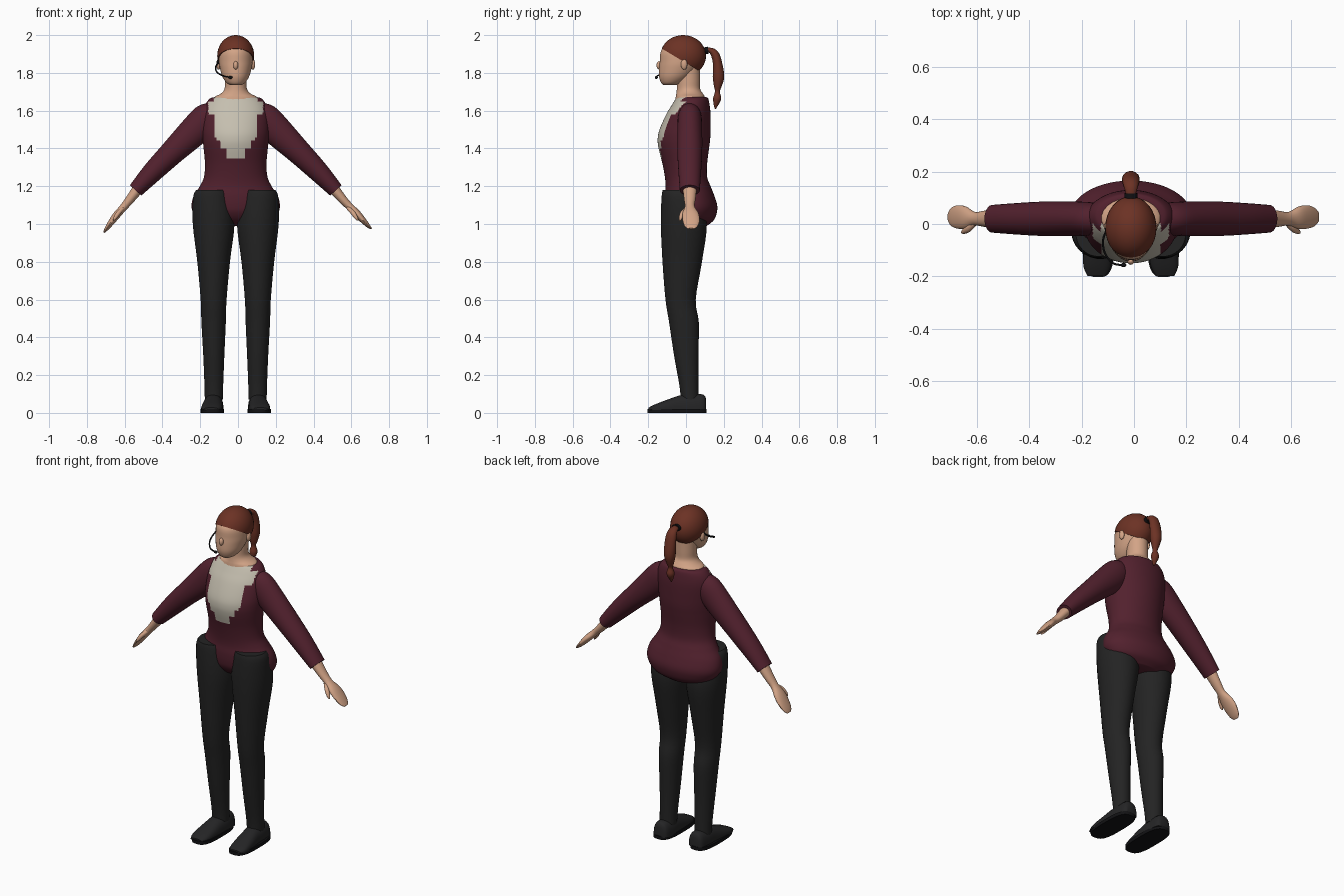
import bpy, bmesh, math
from mathutils import Vector

cube = bpy.data.objects.get("Cube")
if cube:
    bpy.data.objects.remove(cube, do_unlink=True)

CX = -0.012          # body centre line
parts = []


def material(name, r, g, b):
    m = bpy.data.materials.new(name)
    m.use_nodes = True
    m.diffuse_color = (r, g, b, 1)
    node = m.node_tree.nodes["Principled BSDF"]
    node.inputs["Base Color"].default_value = (r, g, b, 1)
    node.inputs["Roughness"].default_value = 0.8
    return m


maroon = material("maroon knit", 0.085, 0.015, 0.027)
cream = material("cream shirt", 0.56, 0.52, 0.43)
skin = material("skin", 0.65, 0.37, 0.24)
auburn = material("auburn hair", 0.15, 0.032, 0.018)
charcoal = material("charcoal trousers", 0.017, 0.017, 0.017)
leather = material("dark shoe leather", 0.018, 0.018, 0.019)
black = material("black", 0.006, 0.006, 0.007)


def finish(name, bm, *mats):
    bmesh.ops.recalc_face_normals(bm, faces=bm.faces[:])
    me = bpy.data.meshes.new(name)
    bm.to_mesh(me)
    bm.free()
    for m in mats:
        me.materials.append(m)
    ob = bpy.data.objects.new(name, me)
    bpy.context.collection.objects.link(ob)
    parts.append(ob)
    return ob


def smooth_path(stations, sub):
    """Catmull-Rom interpolation of the stations."""
    n, out = len(stations), []
    pts = [Vector(s) for s in stations]
    for i in range(n - 1):
        a, b, c, d = pts[max(i - 1, 0)], pts[i], pts[i + 1], pts[min(i + 2, n - 1)]
        for k in range(sub):
            t = k / sub
            out.append(b + (c - a) * t / 2 + (a * 2 - b * 5 + c * 4 - d) * t * t / 2
                       + (b * 3 - a - c * 3 + d) * t ** 3 / 2)
    return out + [pts[-1]]


def loft(name, stations, mats, frame="flat", seg=24, sub=4, power=2, floor=None, rule=None):
    """Skin over elliptical rings; each station is x, y, z, radius a, radius b."""
    rings = smooth_path(stations, sub)
    bm, loops = bmesh.new(), []
    for i, s in enumerate(rings):
        c = Vector(s[:3])
        t = (Vector(rings[min(i + 1, len(rings) - 1)][:3]) - Vector(rings[max(i - 1, 0)][:3])).normalized()
        u, v = Vector((1, 0, 0)), Vector((0, 1, 0))
        if frame == "arm":
            u = v.cross(t)
        elif frame == "tail":
            v = t.cross(u)
        loop = []
        for k in range(seg):
            a = math.tau * (k + 0.5) / seg
            ca, sa = math.cos(a), math.sin(a)
            p = c + u * s[3] * math.copysign(abs(ca) ** (2 / power), ca) \
                  + v * s[4] * math.copysign(abs(sa) ** (2 / power), sa)
            if floor is not None:
                p.z = max(p.z, floor)
            loop.append(bm.verts.new(p))
        loops.append(loop)
    for lo, hi in zip(loops, loops[1:]):
        for k in range(seg):
            j = (k + 1) % seg
            f = bm.faces.new((lo[k], lo[j], hi[j], hi[k]))
            if rule:
                f.material_index = rule(f.calc_center_median())
    bm.faces.new(loops[0])
    bm.faces.new(loops[-1])
    return finish(name, bm, *mats)


def ball(name, centre, radii, mat, cut=None):
    bm = bmesh.new()
    bmesh.ops.create_uvsphere(bm, u_segments=32, v_segments=20, radius=1)
    for v in bm.verts:
        v.co = Vector(centre) + Vector(c * r for c, r in zip(v.co, radii))
    if cut:
        bmesh.ops.bisect_plane(bm, geom=bm.verts[:] + bm.edges[:] + bm.faces[:],
                               plane_co=cut[0], plane_no=cut[1], clear_inner=True)
        bmesh.ops.holes_fill(bm, edges=[e for e in bm.edges if e.is_boundary])
    return finish(name, bm, mat)


def body(rows):
    """Rows of z, front y, back y, half width, as upright stations."""
    return [(CX, (f + b) / 2, z, w, (b - f) / 2) for z, f, b, w in rows]


# Jumper with a stepped shirt front
PANEL = ((1.65, 0.115), (1.58, 0.145), (1.46, 0.109), (1.44, 0.099), (1.395, 0.08), (1.345, 0.053))


def shirt_front(p):
    if p.y > 0.0:
        return 0
    for z, half in PANEL:
        if p.z > z:
            return int(abs(p.x - CX) < half)
    return 0


loft("jumper", body([
    (0.99, -0.02, 0.11, 0.11), (1.02, -0.07, 0.147, 0.19), (1.06, -0.1, 0.163, 0.225),
    (1.1, -0.11, 0.165, 0.234), (1.15, -0.112, 0.15, 0.222), (1.2, -0.108, 0.13, 0.19),
    (1.25, -0.112, 0.112, 0.168), (1.32, -0.125, 0.112, 0.163), (1.4, -0.145, 0.122, 0.17),
    (1.45, -0.15, 0.128, 0.175), (1.5, -0.14, 0.13, 0.178), (1.58, -0.105, 0.13, 0.176),
    (1.63, -0.075, 0.125, 0.162), (1.663, -0.055, 0.118, 0.138), (1.672, -0.05, 0.108, 0.112)]),
    (maroon, cream), seg=96, sub=6, rule=shirt_front)

# Neck and head
loft("neck", body([(1.64, -0.06, 0.1, 0.12), (1.672, -0.055, 0.1, 0.113), (1.69, -0.052, 0.09, 0.08),
                   (1.715, -0.049, 0.076, 0.06), (1.76, -0.048, 0.075, 0.058),
                   (1.83, -0.048, 0.075, 0.058)]), (skin,))
loft("face", body([(1.735, -0.118, -0.05, 0.028), (1.748, -0.132, -0.02, 0.05),
                   (1.78, -0.143, 0.025, 0.071), (1.82, -0.143, 0.06, 0.083),
                   (1.86, -0.139, 0.08, 0.089), (1.92, -0.131, 0.08, 0.084),
                   (1.97, -0.08, 0.04, 0.045)]), (skin,), seg=32)
ball("nose", (CX, -0.142, 1.84), (0.013, 0.014, 0.022), skin)
ball("hair_cap", (CX, -0.015, 1.89), (0.098, 0.121, 0.11), auburn,
     cut=((0, -0.13, 1.93), (0, 0.6, 1)))
for side, word in ((-1, "right"), (1, "left")):
    ball(word + "_ear", (CX + side * 0.091, -0.01, 1.845), (0.012, 0.017, 0.028), skin)

# Ponytail and its tie
loft("ponytail", [(CX, y, z, a, b) for y, z, a, b in (
    (0.085, 1.915, 0.015, 0.012), (0.125, 1.92, 0.022, 0.014), (0.152, 1.9, 0.03, 0.022),
    (0.167, 1.85, 0.034, 0.025), (0.172, 1.78, 0.033, 0.031), (0.168, 1.73, 0.022, 0.021),
    (0.166, 1.7, 0.014, 0.013), (0.165, 1.665, 0.023, 0.022), (0.158, 1.63, 0.012, 0.012),
    (0.156, 1.61, 0.003, 0.003))], (auburn,), frame="tail", seg=16)
loft("hair_tie", [(CX, 0.1, 1.918, 0.025, 0.019), (CX, 0.118, 1.92, 0.025, 0.019)],
     (black,), frame="tail", seg=16, sub=2)

# Headset boom and microphone
curve = bpy.data.curves.new("headset_boom", "CURVE")
curve.dimensions = "3D"
curve.bevel_depth = 0.004
line = curve.splines.new("POLY")
boom = smooth_path([(-0.103, -0.02, 1.86), (-0.118, -0.06, 1.83), (-0.112, -0.11, 1.805),
                    (-0.08, -0.15, 1.785), (-0.04, -0.157, 1.776)], 5)
line.points.add(len(boom) - 1)
for point, co in zip(line.points, boom):
    point.co = (*co, 1)
curve.materials.append(black)
bpy.context.collection.objects.link(bpy.data.objects.new("headset_boom", curve))
ball("microphone", (-0.04, -0.157, 1.776), (0.011, 0.008, 0.008), black)
ball("earpiece", (-0.103, -0.015, 1.855), (0.01, 0.014, 0.016), black)

# Limbs, once for each side
for side, word in ((-1, "right"), (1, "left")):
    def sx(offset):
        return CX + side * offset

    loft(word + "_trouser_leg", [(sx(o), (f + b) / 2, z, w, (b - f) / 2) for z, o, w, f, b in (
        (0.07, 0.116, 0.048, -0.027, 0.068), (0.15, 0.116, 0.05, -0.036, 0.066),
        (0.3, 0.116, 0.056, -0.063, 0.066), (0.48, 0.117, 0.065, -0.09, 0.068),
        (0.6, 0.117, 0.069, -0.109, 0.052), (0.8, 0.117, 0.087, -0.125, 0.085),
        (1.0, 0.117, 0.111, -0.134, 0.11), (1.14, 0.124, 0.102, -0.13, 0.07),
        (1.18, 0.124, 0.086, -0.124, 0.05))], (charcoal,), seg=28)

    loft(word + "_sleeve", [(sx(o), 0.02, z, a, b) for o, z, a, b in (
        (0.105, 1.605, 0.02, 0.02), (0.12, 1.595, 0.058, 0.05), (0.155, 1.56, 0.08, 0.063),
        (0.222, 1.49, 0.08, 0.066), (0.335, 1.38, 0.066, 0.066), (0.44, 1.275, 0.055, 0.06),
        (0.53, 1.178, 0.041, 0.053))], (maroon,), frame="arm", seg=28)

    # The left hand reaches slightly further out
    reach = 0.02 if side > 0 else 0.0
    loft(word + "_hand", [(sx(o + reach * i / 6), y, z + reach * i / 6, a, b)
                          for i, (o, y, z, a, b) in enumerate((
        (0.5, 0.02, 1.21, 0.032, 0.04), (0.56, 0.02, 1.13, 0.024, 0.031),
        (0.597, 0.02, 1.085, 0.02, 0.026), (0.632, 0.024, 1.045, 0.02, 0.043),
        (0.662, 0.027, 1.005, 0.016, 0.045), (0.686, 0.027, 0.972, 0.01, 0.035),
        (0.698, 0.027, 0.955, 0.004, 0.018)))], (skin,), frame="arm", seg=20)
    loft(word + "_thumb", [(sx(0.59), 0.01, 1.09, 0.012, 0.012), (sx(0.617), -0.014, 1.063, 0.014, 0.015),
                           (sx(0.637), -0.027, 1.035, 0.01, 0.011), (sx(0.647), -0.032, 1.018, 0.003, 0.004)],
         (skin,), frame="arm", seg=12)

    # Shoe upper along the foot, on a flat sole
    loft(word + "_shoe", [(sx(o), y, 0.02, a, b) for y, o, a, b in (
        (0.106, 0.118, 0.03, 0.055), (0.09, 0.118, 0.046, 0.078), (0.03, 0.118, 0.053, 0.08),
        (-0.03, 0.12, 0.053, 0.074), (-0.1, 0.125, 0.056, 0.05), (-0.16, 0.129, 0.053, 0.027),
        (-0.198, 0.131, 0.036, 0.008))], (leather,), frame="tail", power=2.5, floor=0.015)
    loft(word + "_sole", [(sx(0.124), -0.047, z, 0.062, 0.157) for z in (0, 0.02)],
         (black,), seg=40, sub=1, power=3)

# Smooth shading with sharp rims kept
bpy.ops.object.select_all(action="DESELECT")
for ob in parts:
    ob.select_set(True)
bpy.context.view_layer.objects.active = parts[0]
bpy.ops.object.shade_smooth_by_angle(angle=math.radians(40))
